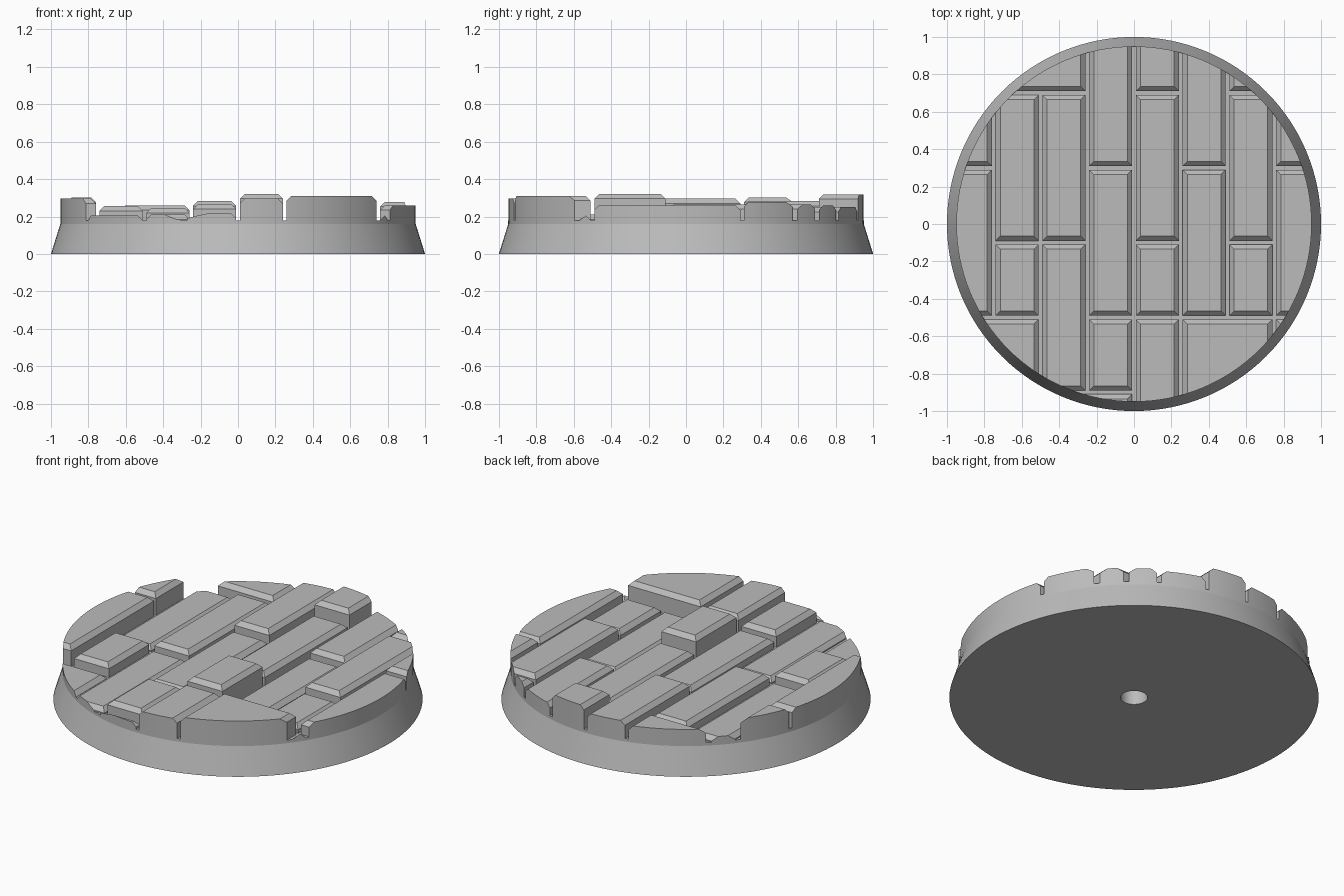
import bpy, bmesh, math

cube = bpy.data.objects.get("Cube")
if cube:
    bpy.data.objects.remove(cube, do_unlink=True)

SEGMENTS = 128
RIM = 0.95       # radius of the paved top
FLOOR = 0.178    # bottom of the joints
JOINT = 0.01     # half the joint width
CHAMFER = 0.025

stone = bpy.data.materials.new("stone_grey")
stone.use_nodes = True
colour = (0.5, 0.5, 0.5, 1)
stone.diffuse_color = colour
stone.node_tree.nodes["Principled BSDF"].inputs["Base Color"].default_value = colour


def make_object(name, bm):
    bmesh.ops.recalc_face_normals(bm, faces=bm.faces)
    mesh = bpy.data.meshes.new(name)
    bm.to_mesh(mesh)
    bm.free()
    mesh.materials.append(stone)
    obj = bpy.data.objects.new(name, mesh)
    bpy.context.collection.objects.link(obj)
    return obj


def activate(obj):
    bpy.ops.object.select_all(action='DESELECT')
    obj.select_set(True)
    bpy.context.view_layer.objects.active = obj


def lathe(name, profile):
    """Spin an (r, z) profile that starts and ends on the axis."""
    bm = bmesh.new()
    points = [bm.verts.new((r, 0, z)) for r, z in profile]
    edges = [bm.edges.new(pair) for pair in zip(points, points[1:])]
    bmesh.ops.spin(bm, geom=points + edges, cent=(0, 0, 0), axis=(0, 0, 1),
                   angle=math.tau, steps=SEGMENTS, use_merge=True)
    bmesh.ops.remove_doubles(bm, verts=bm.verts, dist=1e-5)
    return make_object(name, bm)


def add_brick(bm, x0, x1, y0, y1, top):
    """Block with a chamfered upper edge."""
    rings = []
    for z, inset in ((0.165, 0), (top - CHAMFER, 0), (top, CHAMFER)):
        d = JOINT + inset
        rings.append([bm.verts.new((x, y, z)) for x, y in
                      ((x0 + d, y0 + d), (x1 - d, y0 + d),
                       (x1 - d, y1 - d), (x0 + d, y1 - d))])
    bm.faces.new(rings[0][::-1])
    bm.faces.new(rings[-1])
    for low, high in zip(rings, rings[1:]):
        for i in range(4):
            j = (i + 1) % 4
            bm.faces.new((low[i], low[j], high[j], high[i]))


# Flared round base with a shallow hole underneath
base = lathe("round_base", [(0, 0.1), (0.073, 0.1), (0.073, 0), (1, 0),
                            (RIM, 0.16), (RIM, FLOOR), (0, FLOOR)])

# Brick columns: left x, then (bottom y, top y, height) for each brick
END = 1.1
columns = {
    -1.1: [(-0.5, 0.3, 0.295), (0.3, END, 0.302)],
    -0.75: [(-0.5, -0.1, 0.255), (-0.1, 0.7, 0.21)],
    -0.5: [(-0.9, -0.1, 0.21), (-0.1, 0.7, 0.245)],
    -0.25: [(-0.9, -0.5, 0.265), (-0.5, 0.3, 0.24), (0.3, END, 0.282)],
    0: [(-END, -0.5, 0.295), (-0.5, -0.1, 0.32), (-0.1, 0.7, 0.25), (0.7, END, 0.318)],
    0.25: [(-0.5, 0.3, 0.215), (0.3, END, 0.25)],
    0.5: [(-0.5, -0.1, 0.225), (-0.1, 0.7, 0.265), (0.7, END, 0.26)],
    0.75: [(-END, -0.5, 0.205), (-0.5, 0.3, 0.26), (0.3, END, 0.278)],
}
bm = bmesh.new()
for left, bricks in columns.items():
    right = -0.75 if left < -1 else (END if left == 0.75 else left + 0.25)
    for low, high, top in bricks:
        add_brick(bm, left, right, low, high, top)

# Crosswise bricks
add_brick(bm, -END, -0.5, -END, -0.5, 0.205)
add_brick(bm, -0.5, 0, -END, -0.9, 0.215)
add_brick(bm, 0.25, 0.75, -END, -0.5, 0.31)
add_brick(bm, -0.75, -0.25, 0.7, END, 0.26)
paving = make_object("paving_bricks", bm)

# Trim the paving to the round rim
cutter = lathe("rim_cutter", [(0, 0.1), (RIM, 0.1), (RIM, 0.5), (0, 0.5)])
cutter.hide_render = True
trim = paving.modifiers.new("trim", 'BOOLEAN')
trim.operation = 'INTERSECT'
trim.solver = 'EXACT'
trim.object = cutter
activate(paving)
bpy.ops.object.modifier_apply(modifier=trim.name)
bpy.data.objects.remove(cutter, do_unlink=True)

for obj in (base, paving):
    activate(obj)
    bpy.ops.object.shade_smooth_by_angle(angle=math.radians(15))
